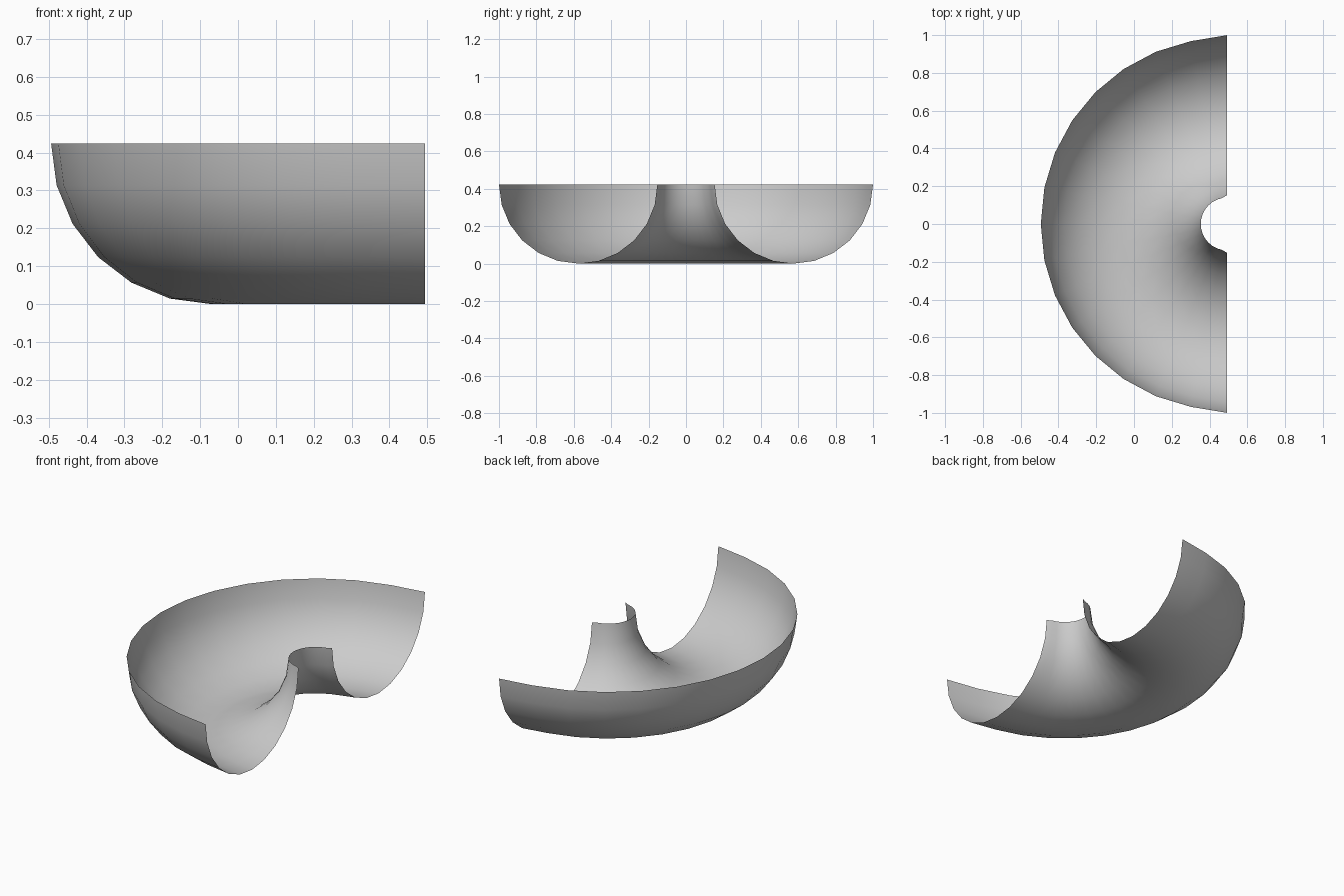
import bpy, bmesh
from math import sin, cos, pi

if "Cube" in bpy.data.objects:
    bpy.data.objects.remove(bpy.data.objects["Cube"])

R, T = 0.5765, 0.4235      # path radius and tube radius
INSET = 0.013              # inner rings sit slightly closer in than the cut ends
CX = (R + T - INSET) / 2   # bend centre
RINGS, SIDES = 16, 12

# Half-pipe channel swept round a half circle
bm = bmesh.new()
rows = []
for i in range(RINGS + 1):
    a = pi / 2 + pi * i / RINGS
    major = R if i in (0, RINGS) else R - INSET
    row = []
    for j in range(SIDES + 1):
        b = pi + pi * j / SIDES
        rad = major + T * cos(b)
        row.append(bm.verts.new((CX + rad * cos(a), rad * sin(a), T + T * sin(b))))
    rows.append(row)

for r0, r1 in zip(rows, rows[1:]):
    for j in range(SIDES):
        f = bm.faces.new((r0[j], r0[j + 1], r1[j + 1], r1[j]))
        f.smooth = True
bm.normal_update()
# Normals point to the convex outside
if sum(f.normal.z for f in bm.faces) > 0:
    bmesh.ops.reverse_faces(bm, faces=bm.faces[:])

mesh = bpy.data.meshes.new("curved_channel")
bm.to_mesh(mesh)
bm.free()
channel = bpy.data.objects.new("curved_channel", mesh)
bpy.context.collection.objects.link(channel)
